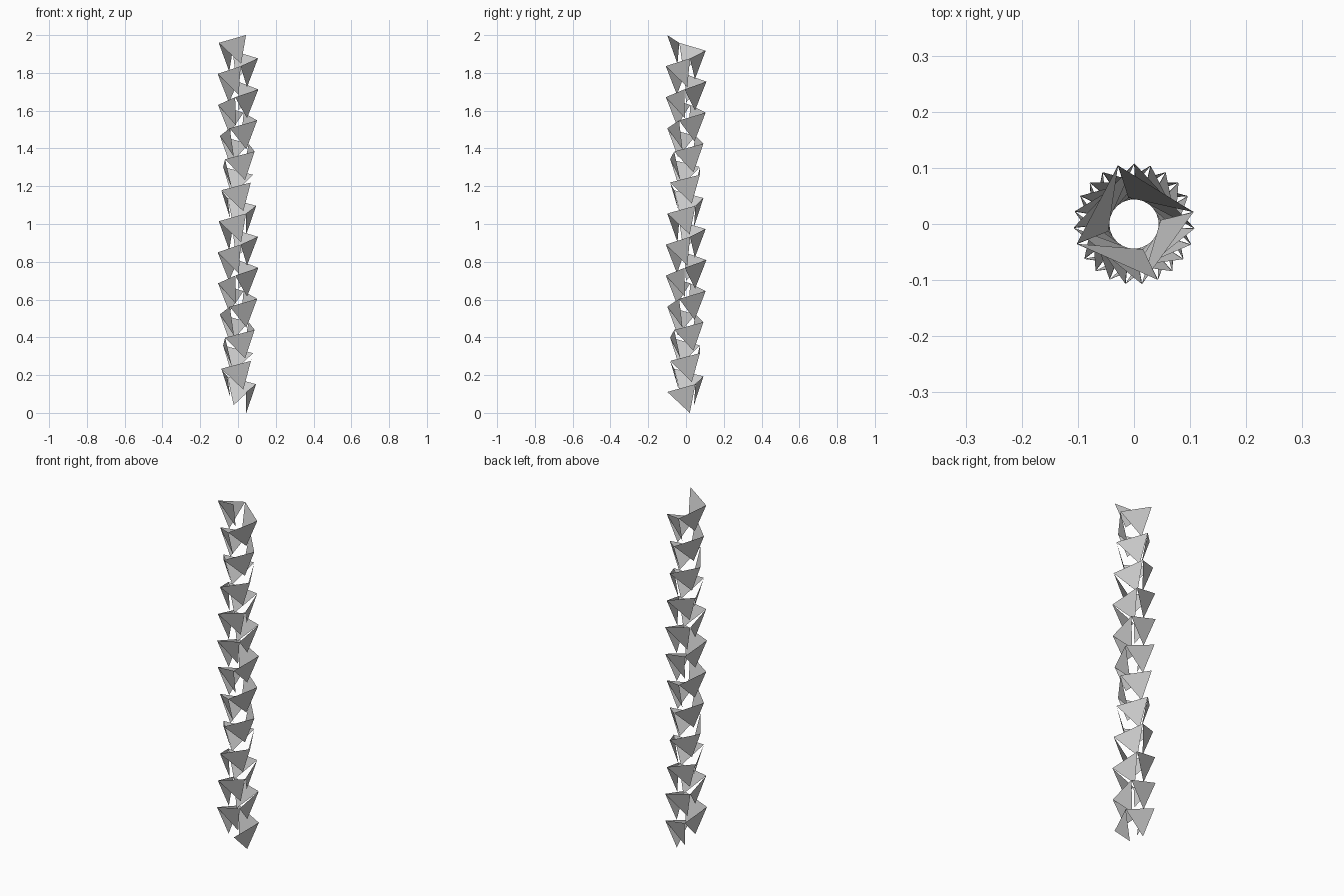
import bpy, bmesh
from math import cos, sin, radians

if "Cube" in bpy.data.objects:
    bpy.data.objects.remove(bpy.data.objects["Cube"])

COUNT = 46                 # triangles in the spiral
START, TWIST = -67.0, -93.9
R_OUT, R_IN = 0.108, 0.048
DROP, LEAN = 0.152, -3.0   # lower tip position relative to the rim corner
RISE = (2.0 - DROP) / (COUNT - 1)


def polar(r, deg, z):
    a = radians(deg)
    return (r * cos(a), r * sin(a), z)


bm = bmesh.new()
# rim corners spiralling down, each shared by two neighbouring triangles
rim = [bm.verts.new(polar(R_OUT, START + TWIST * i, 2.0 - RISE * i))
       for i in range(COUNT + 1)]
# equilateral triangles hanging inward from each rim edge
for i in range(COUNT):
    tip = bm.verts.new(polar(R_IN, START + TWIST * i + LEAN, 2.0 - RISE * i - DROP))
    f = bm.faces.new((rim[i], rim[i + 1], tip))
    f.normal_update()
    if f.normal.dot(f.calc_center_median() * 1.0) < 0 and f.normal.z > 0:
        f.normal_flip()
    # outer side of the leaning triangle faces down and outward
    f.normal_update()
    if f.normal.z > 0:
        f.normal_flip()

mesh = bpy.data.meshes.new("triangle_spiral")
bm.to_mesh(mesh)
bm.free()
obj = bpy.data.objects.new("triangle_spiral", mesh)
bpy.context.collection.objects.link(obj)
